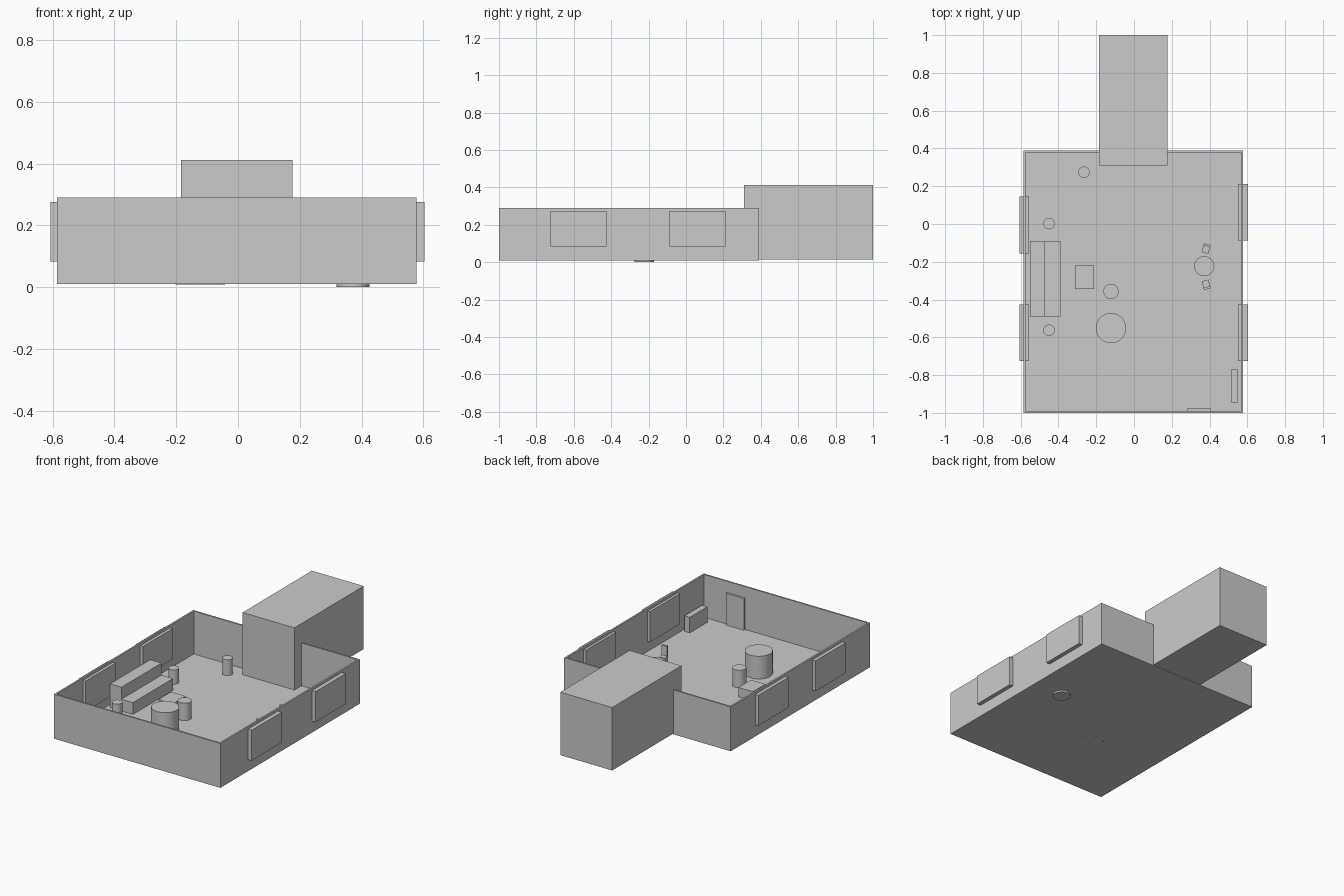
import bpy, bmesh, math
from mathutils import Matrix

if "Cube" in bpy.data.objects:
    bpy.data.objects.remove(bpy.data.objects["Cube"])

FLOOR = 0.02


def finish(name, bm):
    mesh = bpy.data.meshes.new(name)
    bm.to_mesh(mesh)
    bm.free()
    obj = bpy.data.objects.new(name, mesh)
    bpy.context.collection.objects.link(obj)
    return obj


def box_bm(x, y, z):
    bm = bmesh.new()
    centre = Matrix.Translation([(a + b) / 2 for a, b in (x, y, z)])
    size = Matrix.Diagonal([b - a for a, b in (x, y, z)] + [1])
    bmesh.ops.create_cube(bm, size=1, matrix=centre @ size)
    return bm


def box(name, x, y, z):
    return finish(name, box_bm(x, y, z))


def cylinder(name, x, y, r, z0, z1):
    bm = bmesh.new()
    bmesh.ops.create_cone(bm, cap_ends=True, segments=48, radius1=r, radius2=r,
                          depth=z1 - z0, matrix=Matrix.Translation((x, y, (z0 + z1) / 2)))
    for f in bm.faces:
        f.smooth = len(f.verts) == 4
    for e in bm.edges:
        e.smooth = all(f.smooth for f in e.link_faces)
    return finish(name, bm)


# Room: one open-topped shell with thin walls and floor
bm = box_bm((-0.585, 0.577), (-1, 0.39), (0.01, 0.29))
top = max(bm.faces, key=lambda f: f.calc_center_median().z)
bmesh.ops.inset_region(bm, faces=[top], thickness=0.015)
ext = bmesh.ops.extrude_discrete_faces(bm, faces=[top])
bmesh.ops.translate(bm, verts=ext["faces"][0].verts, vec=(0, 0, FLOOR - 0.29))
finish("room_shell", bm)

# Block passing through the back wall
box("rear_block", (-0.185, 0.177), (0.31, 1.0), (0.015, 0.412))

# Windows set through the side walls
for side, x, starts in (("left", (-0.607, -0.556), (-0.725, -0.155)),
                        ("right", (0.55, 0.603), (-0.725, -0.088))):
    for i, y in enumerate(starts):
        box(f"{side}_window_{i + 1}", x, (y, y + 0.3), (0.083, 0.275))

# Door on the inside of the front wall, and a low cabinet beside it
box("door", (0.28, 0.405), (-0.99, -0.976), (FLOOR, 0.22))
box("cabinet", (0.513, 0.55), (-0.945, -0.77), (FLOOR, 0.118))

# Sofa and coffee table
box("sofa_back", (-0.55, -0.47), (-0.49, -0.09), (FLOOR, 0.17))
box("sofa_seat", (-0.47, -0.39), (-0.49, -0.09), (FLOOR, 0.094))
box("coffee_table", (-0.313, -0.212), (-0.345, -0.22), (FLOOR, 0.08))

# Round furniture
cylinder("side_table_front", -0.45, -0.562, 0.03, FLOOR, 0.11)
cylinder("side_table_back", -0.45, 0.002, 0.03, FLOOR, 0.11)
cylinder("plant_stand", -0.265, 0.274, 0.03, FLOOR, 0.12)
cylinder("round_chair", -0.122, -0.551, 0.08, 0.0095, 0.163)
cylinder("footstool", -0.122, -0.357, 0.04, FLOOR, 0.13)
cylinder("dining_table", 0.372, -0.223, 0.053, 0.0, 0.09)

# Two chairs turned towards the dining table
for label, y, angle in (("back", -0.13, -15), ("front", -0.322, -165)):
    parts = ((f"{label}_chair_seat", (-0.024, 0.012), 0.08),
             (f"{label}_chair_backrest", (0.012, 0.024), 0.14))
    for name, depth, height in parts:
        obj = box(name, (-0.018, 0.018), depth, (FLOOR, height))
        obj.location = (0.382, y, 0)
        obj.rotation_euler.z = math.radians(angle)
